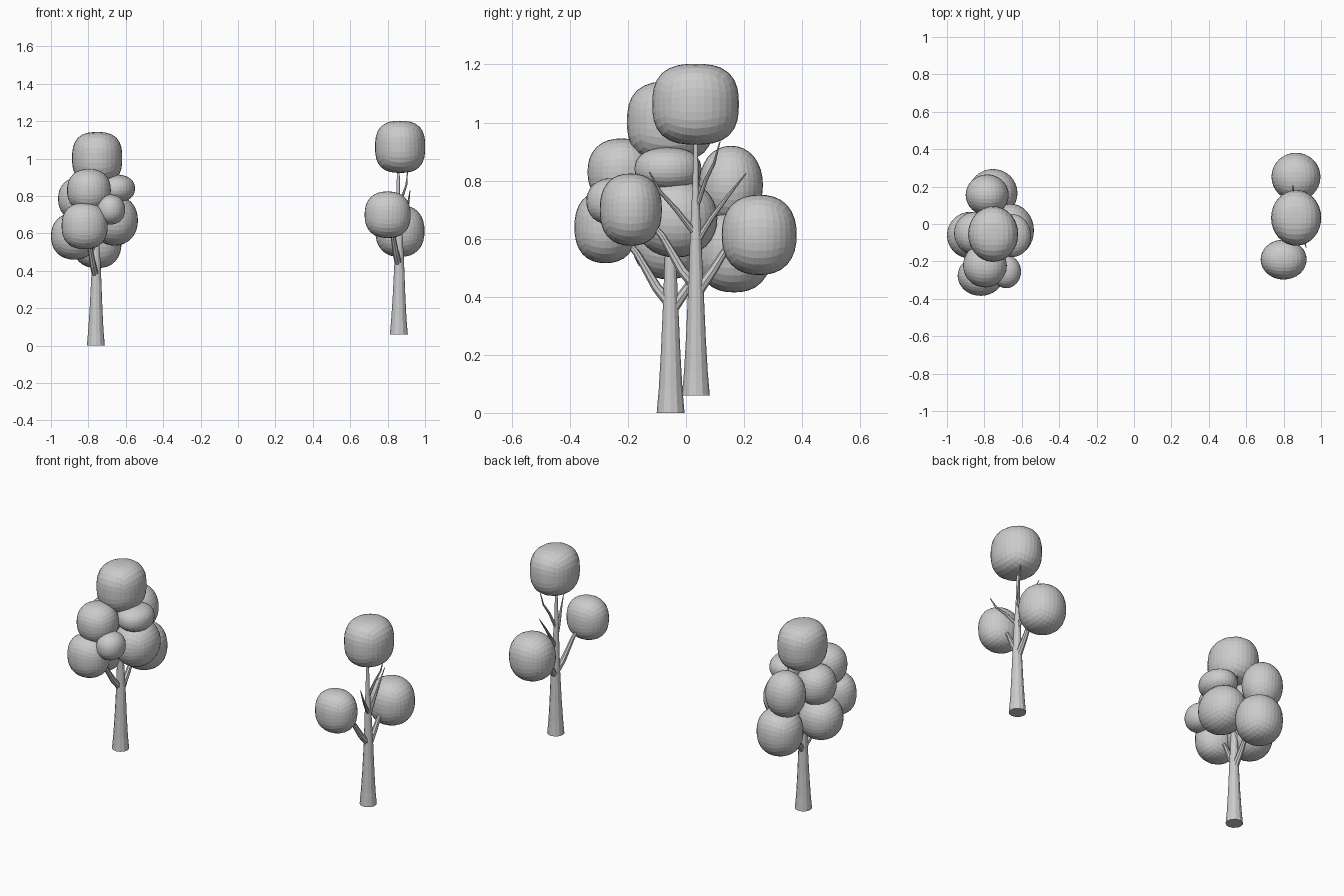
import bpy, bmesh, math
from mathutils import Vector

if "Cube" in bpy.data.objects:
    bpy.data.objects.remove(bpy.data.objects["Cube"])


def finish(name, bm, offset):
    bmesh.ops.recalc_face_normals(bm, faces=bm.faces)
    me = bpy.data.meshes.new(name)
    bm.to_mesh(me)
    bm.free()
    ob = bpy.data.objects.new(name, me)
    ob.location = offset
    bpy.context.collection.objects.link(ob)
    return ob


def foliage(name, centre, half, p, offset):
    # gridded cube swollen into a ball, round in plan and boxy in height
    bm = bmesh.new()
    bmesh.ops.create_cube(bm, size=2)
    bmesh.ops.subdivide_edges(bm, edges=bm.edges[:], cuts=7, use_grid_fill=True)
    for v in bm.verts:
        d = Vector([math.tan(c * math.pi / 4) for c in v.co])
        r = (math.hypot(d.x, d.y) ** p + abs(d.z) ** p) ** (1 / p)
        d /= r
        v.co = Vector([centre[i] + d[i] * half[i] for i in range(3)])
    return finish(name, bm, offset)


def limb(name, points, radii, sides, offset):
    # tapered tube through the points
    bm = bmesh.new()
    pts = [Vector(p) for p in points]
    rings = []
    for i, p in enumerate(pts):
        t = (pts[min(i + 1, len(pts) - 1)] - pts[max(i - 1, 0)]).normalized()
        if i == 0 and name.endswith("trunk"):
            t = Vector((0, 0, 1))
        u = Vector((0, 1, 0)).cross(t) if abs(t.y) < 0.8 else Vector((1, 0, 0)).cross(t)
        u.normalize()
        w = t.cross(u)
        rings.append([bm.verts.new(p + radii[i] * (math.cos(a) * u + math.sin(a) * w))
                      for a in (2 * math.pi * k / sides for k in range(sides))])
    for a, b in zip(rings, rings[1:]):
        for k in range(sides):
            n = (k + 1) % sides
            bm.faces.new((a[k], a[n], b[n], b[k]))
    bm.faces.new(rings[0])
    bm.faces.new(rings[-1])
    return finish(name, bm, offset)


# Foliage clumps: centre, half sizes, boxiness
CLUMPS = {
    "top": ((-.753, -.054, 1.003), (.134, .149, .139), 2.7),
    "low_front": ((-.82, -.277, .64), (.123, .107, .124), 2.4),
    "low_back": ((-.754, .165, .553), (.131, .129, .138), 2.35),
    "upper_front": ((-.797, -.222, .83), (.117, .117, .115), 2.3),
    "small_front": ((-.683, -.255, .728), (.079, .088, .080), 2.2),
    "right_side": ((-.66, -.035, .67), (.125, .143, .135), 2.1),
    "upper_right": ((-.652, -.062, .84), (.101, .115, .074), 2.3),
    "low_left": ((-.875, -.06, .585), (.125, .125, .125), 2.2),
    "upper_left": ((-.85, -.05, .785), (.112, .115, .115), 2.2),
    "upper_back": ((-.785, .155, .785), (.115, .11, .135), 2.1),
}

# Branches: points and radii
BRANCHES = {
    "back": ([(-.76, -.052, .35), (-.758, .005, .43), (-.755, .055, .51), (-.754, .10, .57)],
             (.02, .016, .012, .008)),
    "front": ([(-.76, -.05, .37), (-.775, -.10, .43), (-.795, -.17, .55), (-.81, -.22, .61)],
              (.02, .017, .012, .008)),
    "small_front": ([(-.76, -.05, .55), (-.735, -.12, .64), (-.71, -.175, .70), (-.70, -.213, .77)],
                    (.011, .009, .006, .002)),
    "upper_back": ([(-.76, -.05, .53), (-.76, .0, .61), (-.765, .06, .69), (-.77, .12, .765)],
                   (.012, .009, .006, .002)),
    "upper_right": ([(-.762, -.05, .65), (-.74, -.02, .74), (-.72, .01, .80), (-.713, .03, .875)],
                    (.009, .007, .005, .002)),
}

TRUNK = [(-.76, -.053, 0), (-.76, -.053, .08), (-.759, -.053, .2), (-.758, -.053, .38),
         (-.76, -.054, .55), (-.764, -.054, .72), (-.762, -.053, .95)]
TRUNK_R = (.048, .041, .034, .026, .019, .011, .005)


def tree(label, offset, clumps):
    limb(label + "_trunk", TRUNK, TRUNK_R, 12, offset)
    for n, (pts, rad) in BRANCHES.items():
        limb(f"{label}_branch_{n}", pts, rad, 8, offset)
    for n in clumps:
        foliage(f"{label}_foliage_{n}", *CLUMPS[n], offset)


# Full tree on the left, sparse raised tree on the right
tree("full_tree", (0, 0, 0), CLUMPS)
tree("sparse_tree", (1.62, .087, .06), ["top", "low_front", "low_back"])
